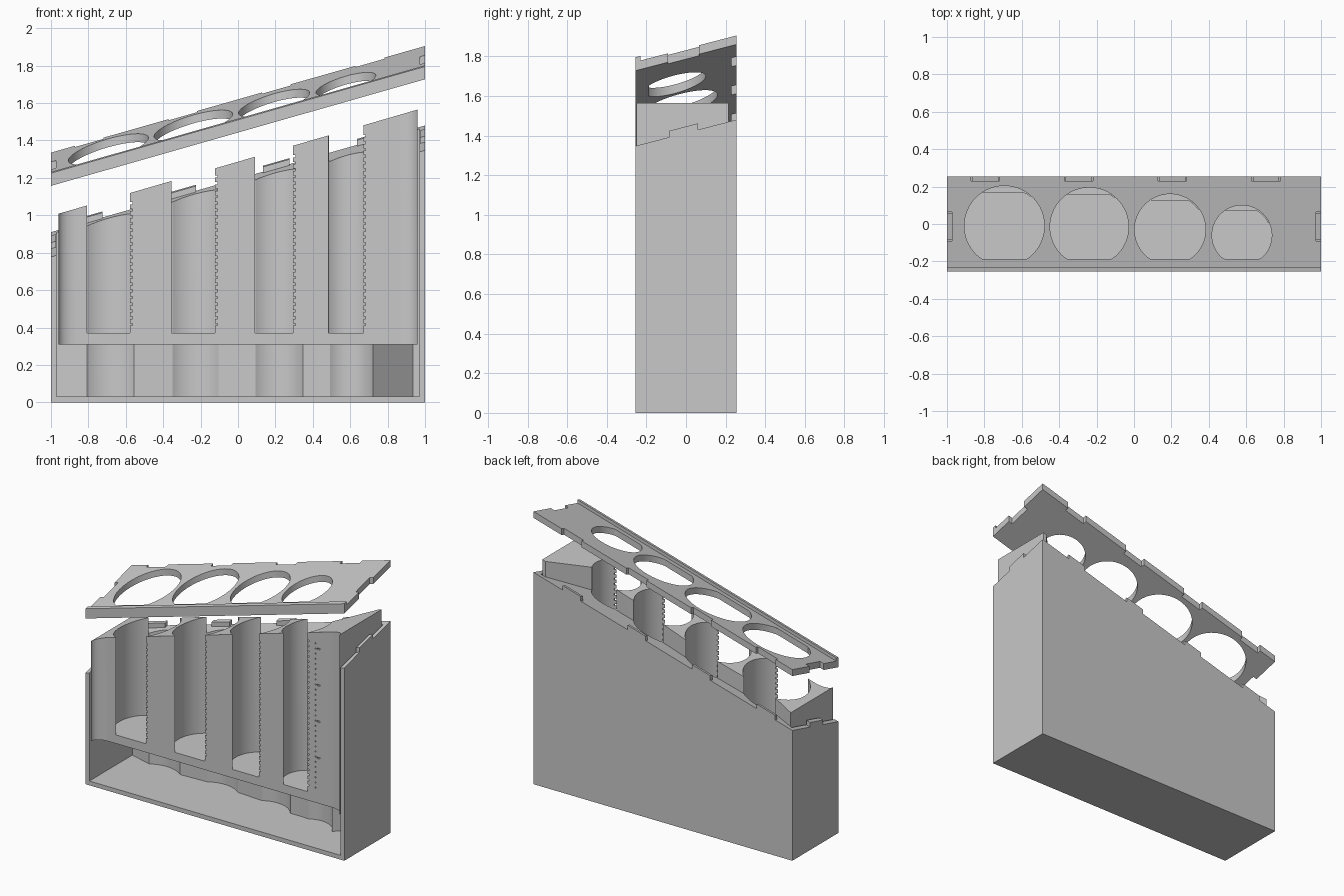
import bpy, bmesh
from math import cos, sin, radians, sqrt

if "Cube" in bpy.data.objects:
    bpy.data.objects.remove(bpy.data.objects["Cube"])

grey = bpy.data.materials.new("plain grey")
grey.use_nodes = True
colour = (0.58, 0.58, 0.58, 1)
grey.diffuse_color = colour
grey.node_tree.nodes["Principled BSDF"].inputs["Base Color"].default_value = colour

# Tubes: centre x, centre y, radius, angle where the rear arc ends
TUBES = [(-0.693, -0.01, 0.214, 50), (-0.239, -0.015, 0.21, 50),
         (0.193, -0.03, 0.19, 35), (0.577, -0.06, 0.16, 25)]
W, D = 1.0, 0.255
FACE = -0.19  # front face of the insert, slicing the tubes open
TAB_X = [-0.795, -0.295, 0.205, 0.705]


def rim(x, y, up=0.0):
    return 1.48 + up + 0.285 * (x - W) + 0.26 * (y - D)


def raised(up):
    return lambda x, y: rim(x, y, up)


def level(z):
    return lambda x, y: z


def insert_top(x, y):
    return 1.565 + 0.29 * (x - 0.96)


def add_prism(bm, pts, low, high):
    """Vertical prism over a plan outline between two height functions."""
    a = [bm.verts.new((x, y, low(x, y))) for x, y in pts]
    b = [bm.verts.new((x, y, high(x, y))) for x, y in pts]
    bm.faces.new(a[::-1])
    bm.faces.new(b)
    for i in range(len(pts)):
        j = (i + 1) % len(pts)
        bm.faces.new((a[i], a[j], b[j], b[i]))


def rect(x0, x1, y0, y1):
    return [(x0, y0), (x1, y0), (x1, y1), (x0, y1)]


def build(name, prisms):
    bm = bmesh.new()
    for p in prisms:
        add_prism(bm, *p)
    bmesh.ops.recalc_face_normals(bm, faces=bm.faces)
    me = bpy.data.meshes.new(name)
    bm.to_mesh(me)
    bm.free()
    me.materials.append(grey)
    ob = bpy.data.objects.new(name, me)
    bpy.context.collection.objects.link(ob)
    return ob


def select(ob):
    bpy.ops.object.select_all(action='DESELECT')
    ob.select_set(True)
    bpy.context.view_layer.objects.active = ob


def cut(ob, prisms):
    cutter = build("cutter", prisms)
    cutter.hide_render = True
    mod = ob.modifiers.new("cut", 'BOOLEAN')
    mod.operation, mod.solver, mod.object = 'DIFFERENCE', 'EXACT', cutter
    select(ob)
    bpy.ops.object.modifier_apply(modifier=mod.name)
    bpy.data.objects.remove(cutter)


def arc(cx, cy, rx, ry, a0, a1, n):
    steps = [radians(a0 + (a1 - a0) * i / n) for i in range(n + 1)]
    return [(cx + rx * cos(a), cy + ry * sin(a)) for a in steps]


def circle(cx, cy, r):
    return arc(cx, cy, r, r, 0, 360, 64)[:-1]


def rear_outline(side, gap, trim):
    """Scalloped rear line of the inner space, right to left."""
    back = 0.219 - gap
    pts = [(side, back), (0.935, back)]
    for i in (3, 2, 1, 0):
        cx, cy, r, end = TUBES[i]
        scallop = arc(cx, cy, r - gap, r - gap, end, 122, 20)
        pts += [(x, min(y, cy + trim * r)) for x, y in scallop]
        if i == 3:
            pts.append((0.435, 0.08 - gap))  # flat rib between the two smallest
    return pts + [(-side, back)]


# Case: sloped block hollowed from the front and top, with rim tabs
case = build("case", [(rect(-W, W, -D, D), level(0), rim)])
hollow = [(-0.97, -0.4), (0.97, -0.4)] + rear_outline(0.97, 0, 1)
cut(case, [(hollow, level(0.03), level(2.2))])
tab_plans = [rect(x - 0.07, x + 0.07, 0.23, D) for x in TAB_X]
tab_plans += [rect(-W, -0.972, -0.085, 0.06), rect(0.972, W, -0.085, 0.06)]
tabs = build("rim_tabs", [(p, rim, raised(0.032)) for p in tab_plans])

# Insert: raised block, recessed front with curved ends, tubes sliced open
curve = arc(-0.86, -0.25, 0.1, 0.06, 180, 90, 10)
front = curve + [(-x, y) for x, y in reversed(curve)]
plan = front + rear_outline(0.96, 0.004, 0.83)
insert = build("tube_insert", [(plan, level(0.31), insert_top)])
cut(insert, [(circle(*t[:3]), level(0.37), level(2.2)) for t in TUBES])

# Graduation notches beside each slot
marks = []
for i, (cx, cy, r, end) in enumerate(TUBES):
    edge = cx + sqrt(r * r - (FACE - cy) ** 2)
    z = 0.41
    while z < insert_top(edge, 0) - 0.04:
        marks.append((rect(edge - 0.03, edge + 0.012, -0.3, FACE + 0.015),
                      level(z), level(z + 0.012)))
        if i == 3:
            marks.append((rect(0.727, 0.737, -0.3, FACE + 0.008),
                          level(z), level(z + 0.008)))
        z += 0.036
for k in range(4):
    z = 0.622 + k * 0.254
    marks.append((rect(0.745, 0.765, -0.3, FACE + 0.008), level(z), level(z + 0.01)))
cut(insert, marks)

# Lid: floating sloped plate with front lip, coin holes and tab notches
lid_low, lid_high, lip_high = raised(0.38), raised(0.425), raised(0.448)
lid = build("lid", [(rect(-W, W, -D, D), lid_low, lid_high)])
holes = [[(x, max(y, -0.187)) for x, y in circle(*t[:3])] for t in TUBES]
holes += [rect(x - 0.077, x + 0.077, 0.23, 0.3) for x in TAB_X]
holes += [rect(-1.1, -0.972, -0.092, 0.065), rect(0.972, 1.1, -0.092, 0.065)]
cut(lid, [(p, level(0.5), level(2.5)) for p in holes])
lip = build("lid_lip", [(rect(-W, W, -D, -0.23), lid_high, lip_high)])

for ob in (case, insert, lid):
    select(ob)
    bpy.ops.object.shade_smooth_by_angle(angle=radians(25))
